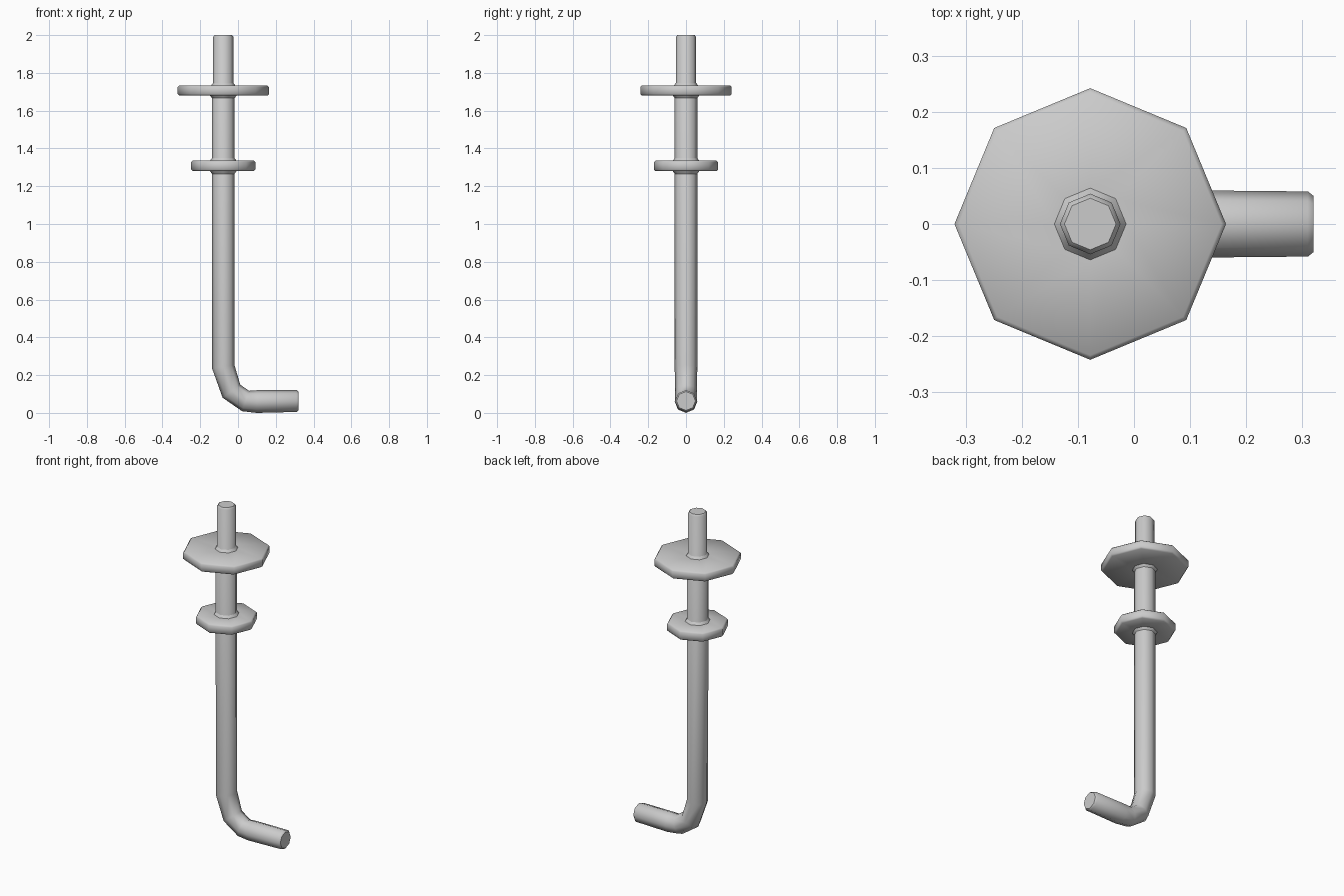
import bpy, bmesh
from math import cos, sin, pi, radians
from mathutils import Vector

if "Cube" in bpy.data.objects:
    bpy.data.objects.remove(bpy.data.objects["Cube"])

AXIS_X = -0.078
SIDES = 8


def skin_rings(name, rings, caps):
    """Join consecutive 8-point rings with quads, optionally capping the ends."""
    bm = bmesh.new()
    loops = [[bm.verts.new(p) for p in ring] for ring in rings]
    for a, b in zip(loops, loops[1:]):
        for i in range(SIDES):
            j = (i + 1) % SIDES
            bm.faces.new((a[i], a[j], b[j], b[i]))
    if caps:
        bm.faces.new(list(reversed(loops[0])))
        bm.faces.new(loops[-1])
    bmesh.ops.recalc_face_normals(bm, faces=bm.faces)
    mesh = bpy.data.meshes.new(name)
    bm.to_mesh(mesh)
    bm.free()
    obj = bpy.data.objects.new(name, mesh)
    bpy.context.collection.objects.link(obj)
    bpy.ops.object.select_all(action='DESELECT')
    obj.select_set(True)
    bpy.context.view_layer.objects.active = obj
    bpy.ops.object.shade_smooth_by_angle(angle=radians(50))
    return obj


def ring(centre, tangent, r):
    """Octagon with corners on its axes, square to the tangent (in the xz plane)."""
    t = tangent.normalized()
    y = Vector((0, 1, 0))
    n = y.cross(t)
    return [centre + r * (cos(2 * pi * i / SIDES) * n + sin(2 * pi * i / SIDES) * y)
            for i in range(SIDES)]


# Bent rod: (x, z, radius) from the threaded top down to the hook tip
path = [(AXIS_X, 2.0, 0.046), (AXIS_X, 1.99, 0.054), (AXIS_X, 1.71, 0.054),
        (AXIS_X, 1.70, 0.06), (AXIS_X, 0.245, 0.06), (-0.035, 0.115, 0.058),
        (0.04, 0.063, 0.057), (0.10, 0.060, 0.060), (0.31, 0.063, 0.058),
        (0.32, 0.063, 0.050)]
pts = [Vector((x, 0, z)) for x, z, _ in path]
rings = []
for i, p in enumerate(pts):
    before = (p - pts[i - 1]).normalized() if i else Vector()
    after = (pts[i + 1] - p).normalized() if i < len(pts) - 1 else Vector()
    rings.append(ring(p, before + after, path[i][2]))
skin_rings("bent_rod", rings, True)


# Washers: octagonal discs with softened rims and small fillets at the rod
def washer(name, r, z0, z1, r_below, r_above):
    c = 0.008
    profile = [(r_below, z0 - 0.014), (r_below + 0.010, z0), (r - c, z0), (r, z0 + c),
               (r, z1 - c), (r - c, z1), (r_above + 0.010, z1), (r_above, z1 + 0.014)]
    up = Vector((0, 0, 1))
    skin_rings(name, [ring(Vector((AXIS_X, 0, z)), up, pr) for pr, z in profile], False)


washer("upper_washer", 0.242, 1.68, 1.733, 0.06, 0.054)
washer("lower_washer", 0.17, 1.28, 1.335, 0.06, 0.06)
